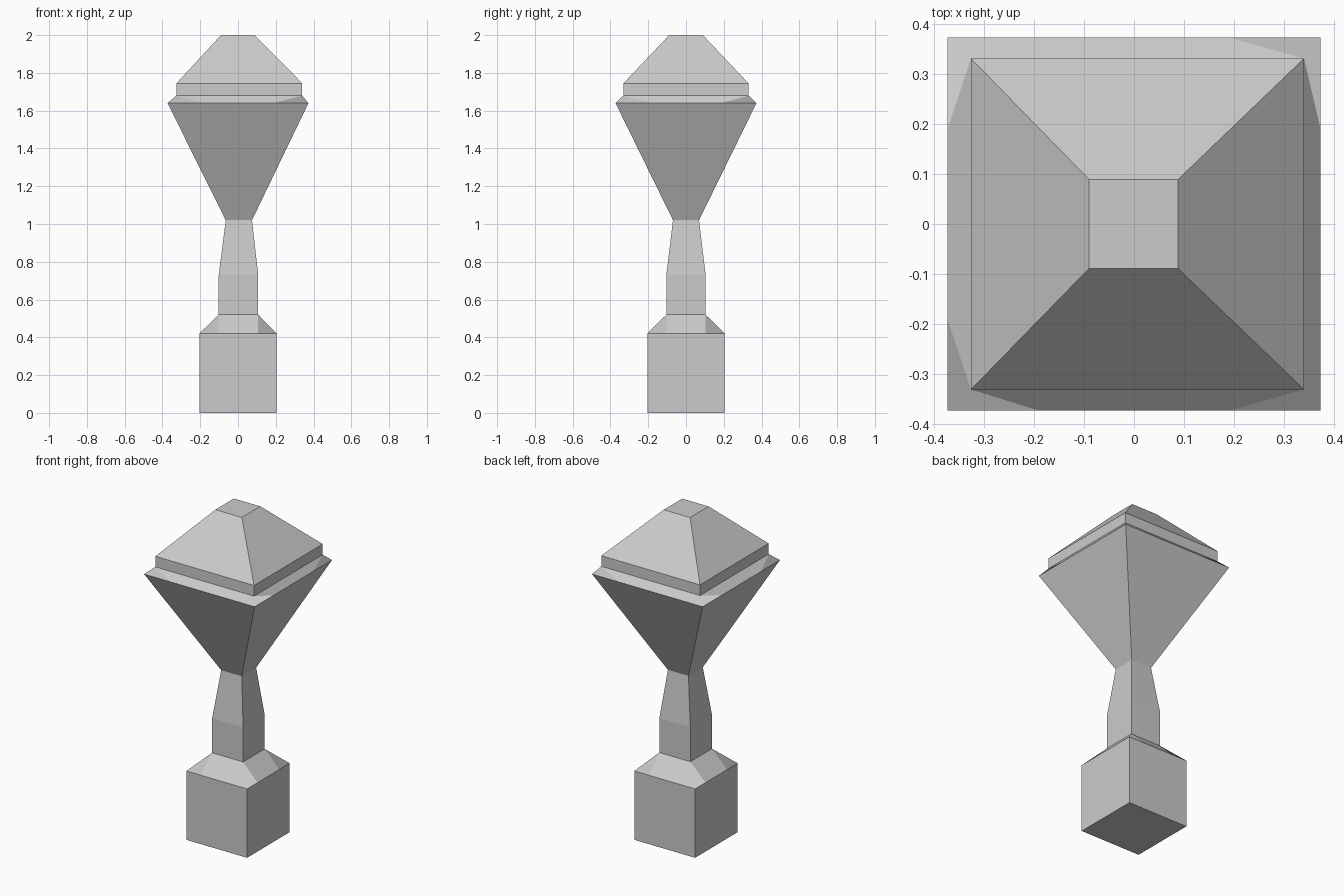
import bpy
import bmesh

if "Cube" in bpy.data.objects:
    bpy.data.objects.remove(bpy.data.objects["Cube"])

stone = bpy.data.materials.new("plain grey")
stone.diffuse_color = (0.6, 0.6, 0.6, 1)
stone.use_nodes = True
stone.node_tree.nodes["Principled BSDF"].inputs["Base Color"].default_value = stone.diffuse_color


def ring(bm, x0, x1, y, z):
    """Rectangular cross-section, counter-clockwise from front left."""
    return [bm.verts.new(c) for c in
            ((x0, -y, z), (x1, -y, z), (x1, y, z), (x0, y, z))]


def walls(bm, a, b):
    for i in range(4):
        j = (i + 1) % 4
        bm.faces.new((a[i], a[j], b[j], b[i]))


def cornered_slope(bm, outer, inner, t):
    """Sloped skirt whose corners are folded quads; t = corner length ratio."""
    near, far = [], []
    for i in range(4):
        a, b = outer[i].co, outer[(i + 1) % 4].co
        near.append(bm.verts.new(a.lerp(b, t)))
        far.append(bm.verts.new(a.lerp(b, 1 - t)))
    for i in range(4):
        bm.faces.new((near[i], far[i], inner[(i + 1) % 4], inner[i]))
        bm.faces.new((inner[i], far[i - 1], outer[i], near[i]))


def finish(bm, name):
    me = bpy.data.meshes.new(name)
    bm.to_mesh(me)
    bm.free()
    me.materials.append(stone)
    bpy.context.collection.objects.link(bpy.data.objects.new(name, me))


POST = (-0.102, 0.107, 0.104)
NECK = (-0.065, 0.074, 0.069)
BLOCK = (-0.326, 0.34, 0.331)

# Square pedestal with sloped shoulder
bm = bmesh.new()
foot = ring(bm, -0.205, 0.205, 0.205, 0)
top = ring(bm, -0.205, 0.205, 0.205, 0.42)
shoulder = ring(bm, *POST, 0.52)
bm.faces.new(foot[::-1])
walls(bm, foot, top)
cornered_slope(bm, top, shoulder, 0.245)
finish(bm, "pedestal")

# Post narrowing to a neck
bm = bmesh.new()
low = ring(bm, *POST, 0.52)
mid = ring(bm, *POST, 0.73)
neck = ring(bm, *NECK, 1.02)
walls(bm, low, mid)
walls(bm, mid, neck)
finish(bm, "post")

# Flared funnel with a sloped rim
bm = bmesh.new()
neck = ring(bm, *NECK, 1.02)
rim = ring(bm, -0.373, 0.373, 0.373, 1.64)
lip = ring(bm, *BLOCK, 1.68)
walls(bm, neck, rim)
cornered_slope(bm, rim, lip, 0.245)
finish(bm, "funnel")

# Block and truncated pyramid roof
bm = bmesh.new()
low = ring(bm, *BLOCK, 1.68)
eave = ring(bm, *BLOCK, 1.745)
peak = ring(bm, -0.09, 0.088, 0.089, 2.0)
walls(bm, low, eave)
walls(bm, eave, peak)
bm.faces.new(peak)
finish(bm, "roof")
